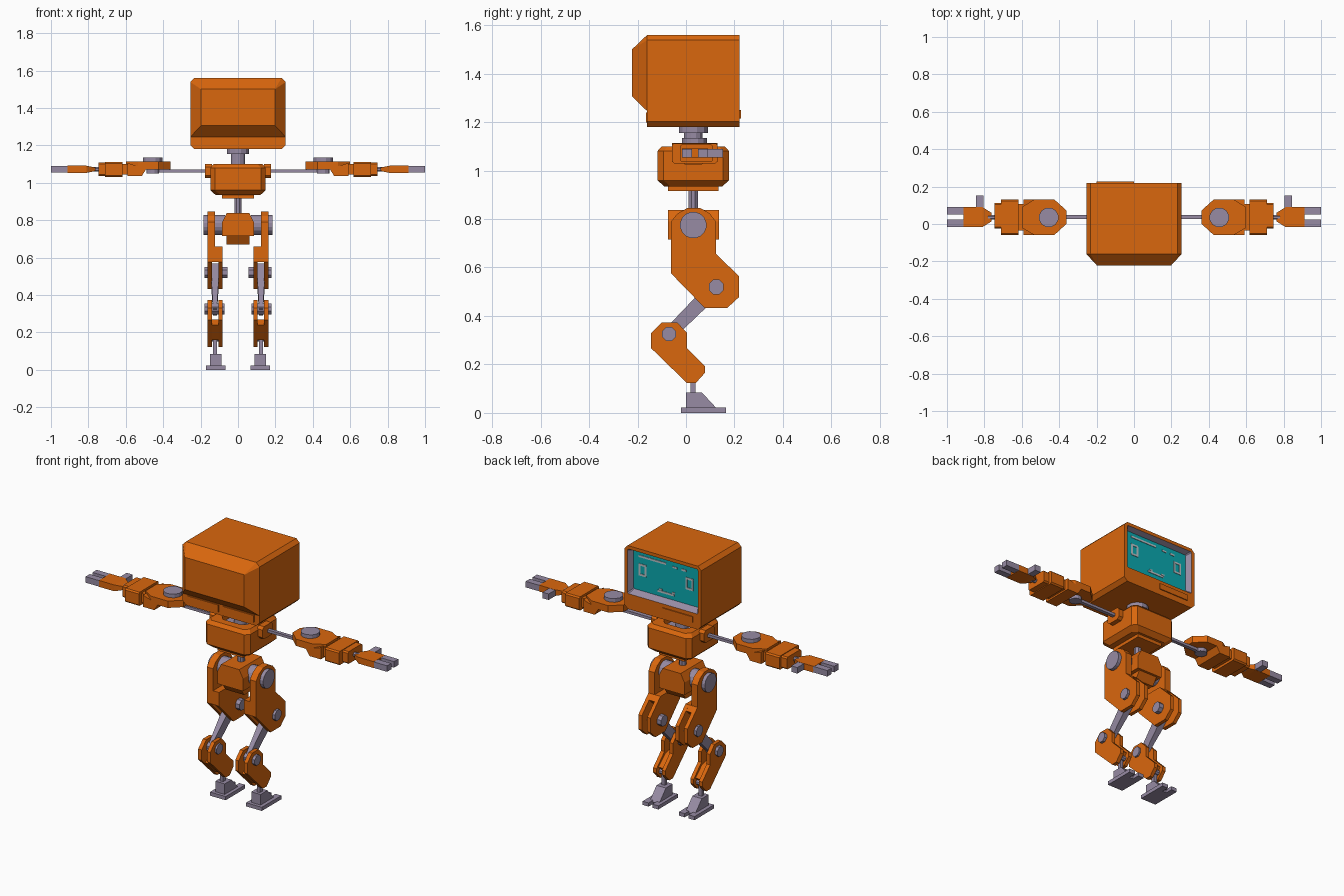
import bpy, bmesh, math
from mathutils import Vector

if "Cube" in bpy.data.objects:
    bpy.data.objects.remove(bpy.data.objects["Cube"])


def material(name, r, g, b):
    m = bpy.data.materials.new(name)
    m.diffuse_color = (r, g, b, 1)
    m.use_nodes = True
    m.node_tree.nodes["Principled BSDF"].inputs["Base Color"].default_value = m.diffuse_color
    return m


ORANGE = material("orange shell", 0.70, 0.135, 0.004)
GREY = material("violet grey metal", 0.31, 0.26, 0.37)
TEAL = material("teal screen", 0.003, 0.40, 0.44)
PALE = material("pale pixels", 0.48, 0.55, 0.58)


def finish(name, bm, mats, mirror=False):
    bmesh.ops.recalc_face_normals(bm, faces=bm.faces)
    me = bpy.data.meshes.new(name)
    bm.to_mesh(me)
    bm.free()
    for m in (mats if isinstance(mats, list) else [mats]):
        me.materials.append(m)
    ob = bpy.data.objects.new(name, me)
    bpy.context.collection.objects.link(ob)
    if mirror:
        ob.modifiers.new("mirror", "MIRROR")
    return ob


def loft(name, rings, mats, mirror=False, bands=None, cap=0):
    """Join rings of equal point count, capped at both ends."""
    bm = bmesh.new()
    vs = [[bm.verts.new(p) for p in r] for r in rings]
    n = len(vs[0])
    bm.faces.new(vs[0])
    bm.faces.new(vs[-1]).material_index = cap
    for k, (a, b) in enumerate(zip(vs, vs[1:])):
        for i in range(n):
            j = (i + 1) % n
            f = bm.faces.new((a[i], a[j], b[j], b[i]))
            f.material_index = bands[k] if bands else 0
    return finish(name, bm, mats, mirror)


def place(axis, t, p):
    a, b = p
    return {"X": (t, a, b), "Y": (a, t, b), "Z": (a, b, t)}[axis]


def prism(name, pts, axis, t0, t1, mat, mirror=False):
    return loft(name, [[place(axis, t, p) for p in pts] for t in (t0, t1)], mat, mirror)


def box(name, x0, x1, y0, y1, z0, z1, mat, mirror=False):
    return prism(name, [(x0, y0), (x1, y0), (x1, y1), (x0, y1)], "Z", z0, z1, mat, mirror)


def cyl(name, a, b, r, axis, t0, t1, mat, mirror=False, n=16):
    pts = [(a + r * math.cos((i + .5) * math.tau / n), b + r * math.sin((i + .5) * math.tau / n))
           for i in range(n)]
    return prism(name, pts, axis, t0, t1, mat, mirror)


def octo(a0, a1, b0, b1, c):
    """Rectangle with chamfered corners."""
    return [(a0 + c, b0), (a1 - c, b0), (a1, b0 + c), (a1, b1 - c),
            (a1 - c, b1), (a0 + c, b1), (a0, b1 - c), (a0, b0 + c)]


def hull(name, pts, mat, mirror=False):
    bm = bmesh.new()
    for p in pts:
        bm.verts.new(p)
    bmesh.ops.convex_hull(bm, input=bm.verts)
    bmesh.ops.dissolve_limit(bm, angle_limit=0.01, verts=bm.verts, edges=bm.edges)
    return finish(name, bm, mat, mirror)


# Head: chamfered case with a recessed screen on the +y side
specs = [(-.16, .255, 1.18, 1.56, .022), (.22, .255, 1.18, 1.56, .022),
         (.22, .233, 1.272, 1.54, .006), (.188, .215, 1.295, 1.527, .004)]
loft("head_case", [[place("Y", y, p) for p in octo(-x, x, z0, z1, c)] for y, x, z0, z1, c in specs],
     [ORANGE, GREY, TEAL], bands=[0, 0, 1], cap=2)
outer = [(-.255, 1.245), (.255, 1.245), (.255, 1.538), (.233, 1.56), (-.233, 1.56), (-.255, 1.538)]
inner = [(-.197, 1.307), (.197, 1.307), (.197, 1.5), (-.197, 1.5)]
hull("head_rear_hump", [(x, -.16, z) for x, z in outer] + [(x, -.223, z) for x, z in inner], ORANGE)
box("rear_panel", .015, .22, -.166, -.16, 1.198, 1.24, ORANGE, True)
box("front_slot_plate", -.2, 0, .22, .226, 1.215, 1.25, ORANGE)

# Pixel face on the screen: (x centre, z centre, width, height)
marks = [(.09, 1.5, .18, .012), (-.06, 1.493, .03, .01), (-.12, 1.493, .03, .012),
         (0, 1.325, .11, .012), (.035, 1.337, .02, .01), (-.05, 1.337, .02, .01)]
for s in (-1, 1):
    x = s * .155
    marks += [(x - .02, 1.42, .012, .06), (x + .02, 1.42, .012, .06),
              (x, 1.45, .05, .012), (x, 1.39, .05, .012)]
for x, z, w, h in marks:
    box("screen_mark", x - w / 2, x + w / 2, .187, .191, z - h / 2, z + h / 2, PALE)

# Neck
cyl("neck", 0, .03, .04, "Z", 1.06, 1.16, GREY, n=12)
cyl("neck_ring", 0, .03, .062, "Z", 1.155, 1.185, GREY, n=12)

# Torso tub with open top, grey inside
tub = [(.935, .12, .12), (.96, .148, .148), (1.08, .148, .148), (1.10, .13, .13),
       (1.10, .085, .085), (1.07, .08, .08)]
loft("torso", [[place("Z", z, p) for p in octo(-x, x, .03 - y, .03 + y, .025)] for z, x, y in tub],
     [ORANGE, GREY], bands=[0] * 5, cap=1)
box("torso_base", -.085, .085, -.075, .135, .915, .937, ORANGE)
prism("shoulder_socket", octo(-.02, .08, 1.025, 1.10, .015), "X", .14, .176, ORANGE, True)
cyl("waist_post", 0, .03, .021, "Z", .82, .92, GREY, n=8)

# Pelvis: block, lower wedge and hip axle
prism("pelvis", [(-.085, .715), (.085, .715), (.085, .79), (.06, .838), (-.06, .838), (-.085, .79)],
      "Y", -.074, .136, ORANGE)
hull("pelvis_wedge", [(x, y, z) for x in (-.062, .062)
                      for y, z in ((-.074, .735), (.136, .735), (-.03, .67), (.09, .67))], ORANGE)
cyl("hip_axle", .03, .775, .055, "X", .07, .184, GREY, True)

# Thigh: full outer plate, fork at the knee
knee_end = [(.123, .658), (.218, .564), (.218, .477), (.169, .432), (.078, .432), (-.062, .576)]
top_end = [(-.062, .79), (-.035, .823), (.005, .845), (.06, .845), (.098, .823), (.123, .79)]
prism("thigh_outer_plate", top_end + knee_end, "X", .14, .163, ORANGE, True)
prism("thigh_upper", top_end + [(.123, .62), (-.062, .62)], "X", .122, .141, ORANGE, True)
prism("thigh_inner_plate", [(-.062, .658)] + knee_end, "X", .083, .105, ORANGE, True)
prism("thigh_web", [(-.062, .658), (.123, .658), (.15, .631), (.1, .585), (-.062, .576)],
      "X", .104, .141, ORANGE, True)
cyl("knee_axle", .125, .52, .033, "X", .056, .178, GREY, True, 8)

# Shin strut tapering toward the lower joint
rings = []
for c, w, t in ((Vector((.123, .15, .545)), .027, .034), (Vector((.123, .04, .435)), .018, .03),
                (Vector((.123, -.085, .31)), .01, .026)):
    d = Vector((0, .707, -.707)) * t
    e = Vector((w, 0, 0))
    rings.append([c - d - e, c - d + e, c + d + e, c + d - e])
loft("shin_strut", rings, GREY, True)

# Lower leg: two plates and a web
low = [(-.144, .33), (-.1, .374), (-.037, .374), (.004, .33), (.004, .267), (.078, .193),
       (.078, .165), (.04, .123), (.004, .123), (-.144, .267)]
for nm, x0, x1 in (("inner", .083, .105), ("outer", .14, .163)):
    prism("lower_leg_plate_" + nm, low, "X", x0, x1, ORANGE, True)
prism("lower_leg_web", [(-.11, .24), (-.07, .27), (0, .25), (.06, .195), (.035, .165), (-.03, .16)],
      "X", .104, .141, ORANGE, True)
cyl("lower_leg_axle", -.07, .325, .031, "X", .072, .18, GREY, True, 8)
cyl("ankle_pin", .04, .165, .016, "X", .09, .156, GREY, True, 8)

# Foot: post, wedge block, two-toed sole
box("ankle_post", .112, .133, .018, .04, .075, .18, GREY, True)
prism("foot_block", [(0, .015), (.13, .015), (.065, .085), (0, .085)], "X", .088, .15, GREY, True)
prism("foot_sole", [(.068, -.02), (.172, -.02), (.172, .165), (.133, .165), (.133, .12),
                    (.107, .12), (.107, .165), (.068, .165)], "Z", 0, .022, GREY, True)

# Arm: rod, shoulder hub with disc, forearm block
box("upper_arm_rod", .16, .48, .026, .047, 1.054, 1.07, GREY, True)
prism("arm_hub", [(.362, .0), (.425, -.058), (.535, -.058), (.6, -.02), (.6, .09),
                  (.535, .13), (.425, .13), (.362, .073)], "Z", 1.072, 1.113, ORANGE, True)
hull("arm_hub_lower", [(x, y, z) for y in (-.058, .13)
                       for x, z in ((.49, 1.075), (.515, 1.035), (.59, 1.035), (.59, 1.105))],
     ORANGE, True)
cyl("arm_disc", .456, .035, .053, "Z", 1.11, 1.135, GREY, True, 12)
cyl("arm_pivot", .456, .035, .035, "Z", 1.05, 1.075, GREY, True, 12)
box("elbow_link", .58, .63, -.035, .107, 1.045, 1.1, ORANGE, True)
prism("forearm", octo(-.058, .13, 1.03, 1.112, .008), "X", .617, .71, ORANGE, True)
prism("forearm_cuff", octo(-.025, .112, 1.035, 1.108, .008), "X", .7, .747, ORANGE, True)
cyl("wrist", .036, 1.072, .014, "X", .74, .785, GREY, True, 8)

# Hand: tapered palm, two fingers and a thumb
hull("palm", [(x, .037 + s * w, 1.072 + t * h) for s in (-1, 1) for t in (-1, 1)
              for x, w, h in ((.762, .023, .009), (.81, .053, .019), (.88, .053, .019),
                              (.912, .053, .019))], ORANGE, True)
for i, y in enumerate((-.016, .05)):
    box("finger_%d" % (i + 1), .905, 1.0, y, y + .04, 1.054, 1.09, GREY, True)
box("thumb", .805, .845, .08, .152, 1.054, 1.09, GREY, True)
